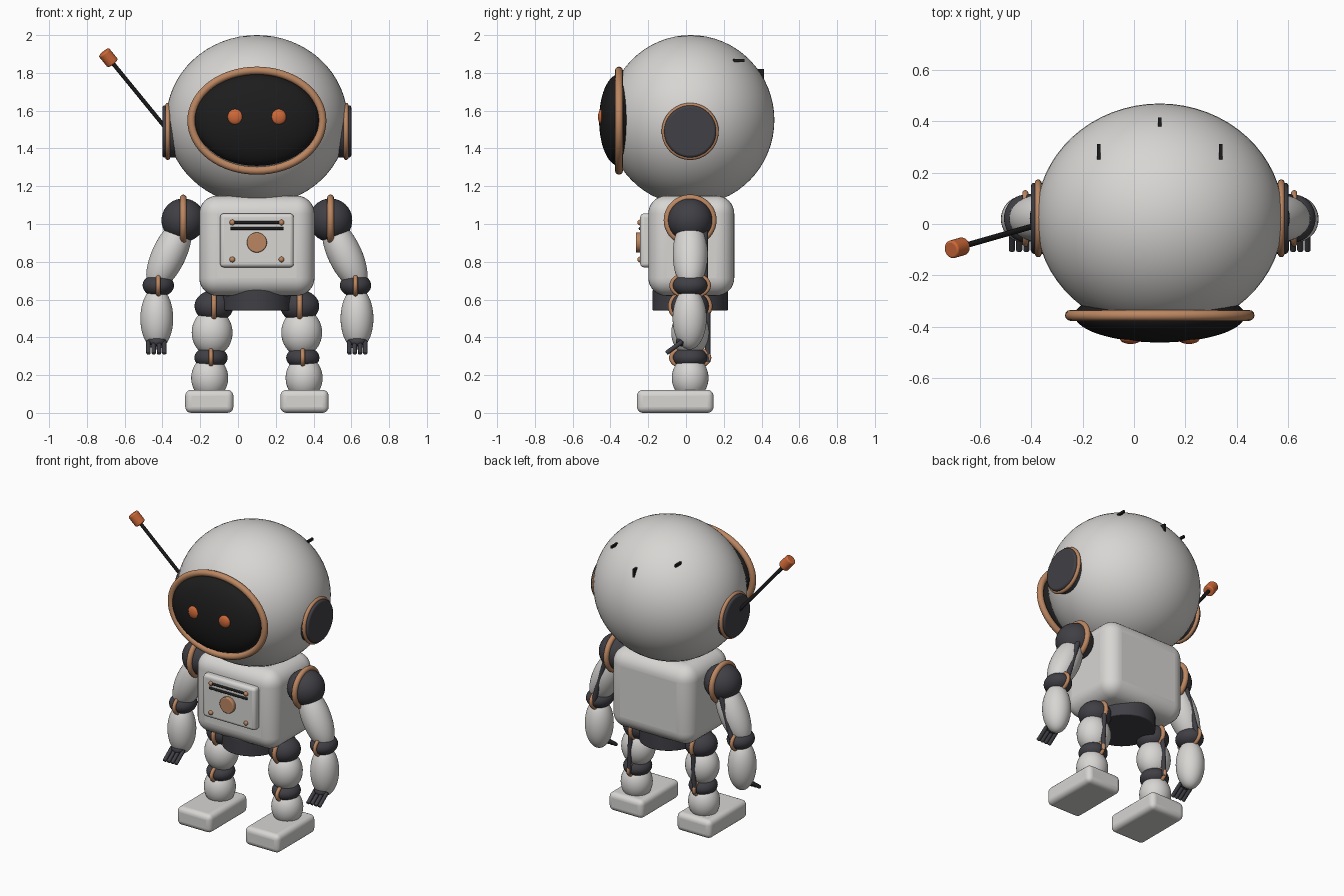
import bpy
from math import cos, sin, tau
from mathutils import Vector

cube = bpy.data.objects.get("Cube")
if cube:
    bpy.data.objects.remove(cube, do_unlink=True)

CX, CY = 0.1, 0.022  # body axis; the aerial on one side shifts it off centre


def material(name, rgb):
    m = bpy.data.materials.new(name)
    m.use_nodes = True
    m.diffuse_color = (*rgb, 1)
    bsdf = m.node_tree.nodes["Principled BSDF"]
    bsdf.inputs["Base Color"].default_value = (*rgb, 1)
    bsdf.inputs["Roughness"].default_value = 0.6
    return m


WHITE = material("shell white", (0.68, 0.67, 0.65))
DARK = material("joint grey", (0.052, 0.05, 0.06))
BLACK = material("visor black", (0.012, 0.012, 0.012))
BRONZE = material("bronze trim", (0.5, 0.24, 0.12))
ORANGE = material("glow orange", (0.62, 0.14, 0.04))


def finish(name, mat, angle=0.7):
    ob = bpy.context.object
    ob.name = name
    ob.data.materials.clear()
    ob.data.materials.append(mat)
    bpy.ops.object.shade_smooth_by_angle(angle=angle)
    return ob


def bevel(ob, width, segments):
    mod = ob.modifiers.new("Rounded edges", "BEVEL")
    mod.width, mod.segments = width, segments


def ball(name, loc, radii, mat, rot=(0, 0, 0), seg=40):
    bpy.ops.mesh.primitive_uv_sphere_add(segments=seg, ring_count=seg // 2, radius=1,
                                         location=loc, rotation=rot)
    bpy.context.object.scale = radii
    return finish(name, mat)


def box(name, loc, size, mat, round_by=0, segments=4):
    bpy.ops.mesh.primitive_cube_add(size=1, location=loc)
    bpy.context.object.scale = size
    bpy.ops.object.transform_apply(location=False, rotation=False, scale=True)
    ob = bpy.context.object
    if round_by:
        bevel(ob, round_by, segments)
    return finish(name, mat, 0.6)


def rod(name, start, end, radius, mat, round_by=0, sides=20):
    a, b = Vector(start), Vector(end)
    bpy.ops.mesh.primitive_cylinder_add(vertices=sides, radius=radius, depth=(b - a).length,
                                        location=(a + b) / 2,
                                        rotation=(b - a).to_track_quat("Z", "Y").to_euler())
    if round_by:
        bevel(bpy.context.object, round_by, 3)
    return finish(name, mat)


def ring(name, loc, u_radius, v_radius, thickness, mat, plane="YZ"):
    """Elliptical hoop of even thickness lying in the given plane."""
    curve = bpy.data.curves.new(name, "CURVE")
    curve.dimensions = "3D"
    curve.bevel_depth, curve.bevel_resolution = thickness, 4
    spline = curve.splines.new("POLY")
    count = 64
    spline.points.add(count - 1)
    for i, p in enumerate(spline.points):
        u, v = u_radius * cos(tau * i / count), v_radius * sin(tau * i / count)
        p.co = (0, u, v, 1) if plane == "YZ" else (u, 0, v, 1)
    spline.use_cyclic_u = True
    ob = bpy.data.objects.new(name, curve)
    ob.location = loc
    bpy.context.collection.objects.link(ob)
    bpy.ops.object.select_all(action="DESELECT")
    ob.select_set(True)
    bpy.context.view_layer.objects.active = ob
    bpy.ops.object.convert(target="MESH")
    return finish(name, mat)


# Head and visor
ball("head", (CX, 0.025, 1.55), (0.48, 0.443, 0.45), WHITE, seg=64)
ball("visor", (CX, -0.355, 1.55), (0.33, 0.105, 0.242), BLACK, seg=56)
ring("visor_rim", (CX, -0.355, 1.547), 0.347, 0.265, 0.021, BRONZE, "XZ")
box("rear_head_vent", (CX, 0.393, 1.78), (0.013, 0.042, 0.08), BLACK)

# Torso, pelvis and chest panel
box("torso", (CX, 0.028, 0.885), (0.61, 0.455, 0.53), WHITE, 0.095, 8)
pelvis = rod("pelvis", (CX, CY, 0.542), (CX, CY, 0.65), 0.2, DARK, 0.006, 48)
pelvis.scale.x = 0.94
box("chest_panel", (CX, -0.205, 0.913), (0.39, 0.075, 0.285), WHITE, 0.02)
rod("chest_knob", (CX, -0.266, 0.902), (CX, -0.23, 0.902), 0.053, BRONZE, 0.006, 32)
for i, z in enumerate((1.008, 0.976)):
    rod(f"chest_slot_{i + 1}", (CX - 0.14, -0.243, z), (CX + 0.14, -0.243, z), 0.008, BLACK)

for s, side in ((1, "left"), (-1, "right")):
    def at(x, y, z):
        return (CX + s * x, y, z)

    def joint(name, x, z, radii, hoop, thickness):
        """Dark ball joint wearing a bronze hoop."""
        ball(f"{side}_{name}", at(x, CY, z), radii, DARK)
        ring(f"{side}_{name}_hoop", at(x, CY, z), *hoop, thickness, BRONZE)

    # Face, ear and panel details
    ball(f"{side}_eye", at(0.113, -0.444, 1.567), (0.043, 0.022, 0.043), ORANGE, seg=24)
    rod(f"{side}_ear_pad", at(0.42, CY, 1.49), at(0.5, CY, 1.49), 0.138, DARK, 0.012, 48)
    ring(f"{side}_ear_hoop", at(0.472, CY, 1.49), 0.138, 0.138, 0.013, BRONZE)
    box(f"{side}_head_vent", at(0.237, 0.28, 1.865), (0.013, 0.06, 0.016), BLACK)
    for label, z in (("upper", 1.008), ("lower", 0.812)):
        ball(f"{side}_{label}_rivet", at(0.13, -0.244, z), (0.015, 0.013, 0.015), BRONZE, seg=16)

    # Arm
    joint("shoulder", 0.39, 1.02, (0.115, 0.118, 0.115), (0.122, 0.118), 0.018)
    ball(f"{side}_upper_arm", at(0.465, CY, 0.84), (0.09, 0.092, 0.21), WHITE, (0, -s * 0.44, 0))
    rod(f"{side}_arm_piston", at(0.425, 0.1, 0.98), at(0.515, 0.1, 0.68), 0.016, DARK)
    joint("elbow", 0.522, 0.675, (0.083, 0.092, 0.062), (0.098, 0.06), 0.012)
    ball(f"{side}_forearm", at(0.53, CY - 0.003, 0.5), (0.087, 0.09, 0.165), WHITE)

    # Hand, reaching forward
    ball(f"{side}_palm", at(0.53, 0, 0.392), (0.053, 0.058, 0.034), DARK, (0.45, 0, 0))
    ring(f"{side}_wrist_hoop", at(0.542, 0.015, 0.41), 0.055, 0.036, 0.009, BRONZE)
    for i in range(4):
        x = 0.49 + 0.028 * i
        rod(f"{side}_finger_{i + 1}", at(x, -0.02, 0.378), at(x, -0.104, 0.316),
            0.012, DARK, 0.004, 12)

    # Leg
    joint("hip", 0.227, 0.565, (0.103, 0.1, 0.085), (0.104, 0.08), 0.014)
    ball(f"{side}_thigh", at(0.237, CY, 0.425), (0.108, 0.1, 0.125), WHITE)
    rod(f"{side}_leg_piston", at(0.232, 0.115, 0.53), at(0.243, 0.115, 0.27), 0.014, DARK)
    joint("knee", 0.243, 0.292, (0.088, 0.09, 0.06), (0.1, 0.053), 0.012)
    ball(f"{side}_shin", at(0.25, CY, 0.185), (0.098, 0.097, 0.115), WHITE)
    box(f"{side}_foot", at(0.252, -0.057, 0.061), (0.255, 0.405, 0.122), WHITE, 0.032, 5)

# Aerial on the right ear
base, tip = Vector((-0.38, -0.005, 1.505)), Vector((-0.688, -0.093, 1.882))
along = (tip - base).normalized()
rod("aerial_rod", base, tip, 0.011, BLACK, sides=12)
rod("aerial_tip", tip - along * 0.042, tip + along * 0.037, 0.035, ORANGE, 0.008, 24)
